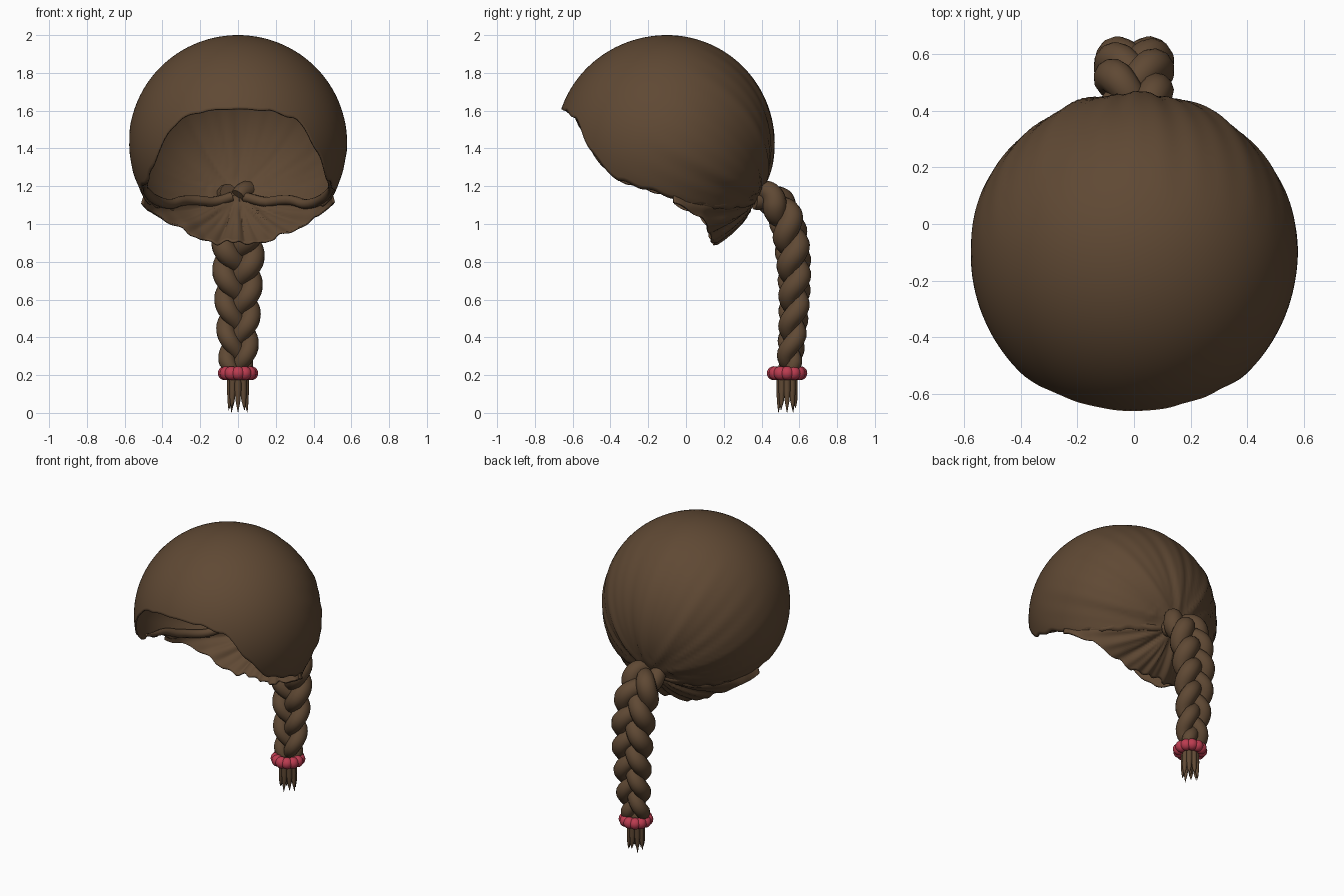
import bpy, bmesh, math
from math import sin, cos, pi, radians
from mathutils import Vector
from mathutils.geometry import interpolate_bezier

if "Cube" in bpy.data.objects:
    bpy.data.objects.remove(bpy.data.objects["Cube"])


def material(name, rgb):
    m = bpy.data.materials.new(name)
    m.use_nodes = True
    m.diffuse_color = (*rgb, 1)
    bsdf = m.node_tree.nodes["Principled BSDF"]
    bsdf.inputs["Base Color"].default_value = (*rgb, 1)
    bsdf.inputs["Roughness"].default_value = 0.8
    return m


BROWN = material("brown hair", (0.115, 0.066, 0.034))
RED = material("red band", (0.5, 0.045, 0.08))

CENTRE = Vector((0, -0.1, 1.43))
KNOT = Vector((0, 0.875, -0.485)).normalized()
SIDE = Vector((1, 0, 0))
KNOT_UP = SIDE.cross(KNOT)

# Edges as (azimuth from the front, elevation) in degrees
FRONT_EDGE = [(0, 18.5), (18, 17.5), (33, 13), (39, 7), (45, -2), (54, -13),
              (62, -20.5), (79, -26), (90, -29.5)]
SEAM = FRONT_EDGE + [(102, -35), (130, -38), (160, -36), (180, -33)]
NAPE_EDGE = FRONT_EDGE + [(102, -36), (115, -42), (124, -49), (133, -56),
                          (150, -62), (180, -64)]


def edge_at(table, az):
    """Elevation of an edge at an azimuth, the same on both sides."""
    a = abs((az + 180) % 360 - 180)
    for (a0, e0), (a1, e1) in zip(table, table[1:]):
        if a <= a1:
            return e0 + (e1 - e0) * (a - a0) / (a1 - a0)
    return table[-1][1]


def scalp(az, el, scale=1.0, fold=0.007):
    """Point on the head, with pleats gathered towards the knot."""
    az, el = radians(az), radians(el)
    d = Vector((sin(az) * cos(el), -cos(az) * cos(el), sin(el)))
    gap = d.angle(KNOT)
    turn = math.atan2(d.dot(SIDE), d.dot(KNOT_UP))
    weight = min(1, gap / 0.3) * max(0, 1 - gap / 1.8)
    pleat = sin(9 * turn + 1) + 0.6 * sin(17 * turn) + 0.6 * sin(31 * turn + 2)
    r = scale + fold * weight * pleat / 0.57
    depth = 0.59 if d.y < 0 else 0.563
    return CENTRE + Vector((d.x * 0.577, d.y * depth, d.z * 0.57)) * r


def finish(obj, mat):
    obj.data.materials.append(mat)
    bpy.context.collection.objects.link(obj)
    return obj


def mesh_object(name, bm, mat):
    for f in bm.faces:
        f.smooth = True
    me = bpy.data.meshes.new(name)
    bm.to_mesh(me)
    bm.free()
    return finish(bpy.data.objects.new(name, me), mat)


def hair_sheet(name, azimuths, rows, point):
    """Sheet of quads running down from row 0 to the last row."""
    bm = bmesh.new()
    cols = [[bm.verts.new(point(az, j / rows)) for j in range(rows + 1)]
            for az in azimuths]
    for a, b in zip(cols, cols[1:]):
        for j in range(rows):
            bm.faces.new((a[j], a[j + 1], b[j + 1], b[j]))
    bmesh.ops.remove_doubles(bm, verts=bm.verts, dist=0.0002)
    obj = mesh_object(name, bm, BROWN)
    shell = obj.modifiers.new("thickness", "SOLIDIFY")
    shell.thickness = 0.01
    shell.offset = -1


def tube(name, points, radii):
    """Smooth round strand along a path."""
    cu = bpy.data.curves.new(name, "CURVE")
    cu.dimensions = "3D"
    cu.bevel_depth = 1
    cu.bevel_resolution = 4
    cu.use_fill_caps = True
    sp = cu.splines.new("POLY")
    sp.points.add(len(points) - 1)
    for p, co, r in zip(sp.points, points, radii):
        p.co = (*co, 1)
        p.radius = r
    sp.use_smooth = True
    return finish(bpy.data.objects.new(name, cu), BROWN)


# Upper hair, combed back from the forehead to the knot
def cap_point(az, t):
    ragged = 0.8 * sin(radians(az) * 23) * min(1, abs(sin(radians(az))) * 1.5)
    low = edge_at(SEAM, az) + ragged
    return scalp(az, 90 + (low - 90) * t)


hair_sheet("upper_hair", [i * 2 for i in range(181)], 48, cap_point)


# Nape hair, swept up from the neck under the upper hair
def nape_point(az, t):
    top = edge_at(SEAM, az) + 3
    low = edge_at(NAPE_EDGE, az) + 0.9 * sin(radians(az) * 19)
    return scalp(az, top + (low - top) * t, 0.98 + 0.065 * t, 0.012)


hair_sheet("nape_hair", [94 + i * 1.5 for i in range(115)], 20, nape_point)

# Rolled locks tucked along the seam, from each ear to the knot
for label, sign in (("left", 1), ("right", -1)):
    azs = [68 + 4 * i for i in range(28)]
    path = [scalp(sign * a, edge_at(SEAM, a) + 2 + sin(a / 7), 0.955) for a in azs]
    tube(label + "_tucked_lock", path,
         [0.008 + 0.018 * min(1, i / 8) for i in range(len(azs))])

# Three-strand braid
spine = interpolate_bezier(Vector((0, 0.36, 1.145)), Vector((0, 0.58, 1.2)),
                           Vector((0, 0.61, 0.75)), Vector((0, 0.54, 0.2)), 100)
travel = [0.0]
for a, b in zip(spine, spine[1:]):
    travel.append(travel[-1] + (b - a).length)

for k in range(3):
    pts, radii = [], []
    for i, p in enumerate(spine):
        tangent = (spine[min(i + 1, 99)] - spine[max(i - 1, 0)]).normalized()
        normal = tangent.cross(SIDE)
        s = travel[i] / travel[-1]
        size = min(1, 0.75 + 2 * s) * (1 - 0.3 * max(0, s - 0.4) / 0.6)
        if s > 0.93:
            size *= 1 - 5 * (s - 0.93)
        phase = 2 * pi * (travel[i] / 0.47 + k / 3)
        pts.append(p + SIDE * 0.08 * size * sin(phase)
                   - normal * 0.034 * size * sin(2 * phase))
        radii.append(size * (0.056 + 0.007 * abs(sin(phase))))
    tube("braid_strand_%d" % (k + 1), pts, radii)

# Gathered hair band made of puffs
bm = bmesh.new()
for i in range(12):
    a = 2 * pi * i / 12
    puff = bmesh.ops.create_uvsphere(bm, u_segments=16, v_segments=10, radius=0.037)
    bmesh.ops.translate(bm, verts=puff["verts"],
                        vec=(0.07 * cos(a), 0.535 + 0.07 * sin(a), 0.21))
mesh_object("hair_band", bm, RED)

# Loose pointed ends below the band
for i in range(9):
    a = 2 * pi * i / 8
    r = 0.038 if i < 8 else 0
    x, y = r * cos(a), r * sin(a)
    tip = 0.002 + 0.012 * (i % 3)
    tube("tail_end_%d" % (i + 1),
         [(x, 0.535 + y, 0.23), (x * 1.05, 0.535 + y, 0.12),
          (x * 1.15, 0.535 + y * 1.1, 0.06), (x * 1.3, 0.535 + y * 1.2, tip)],
         [0.018, 0.018, 0.012, 0.001])
